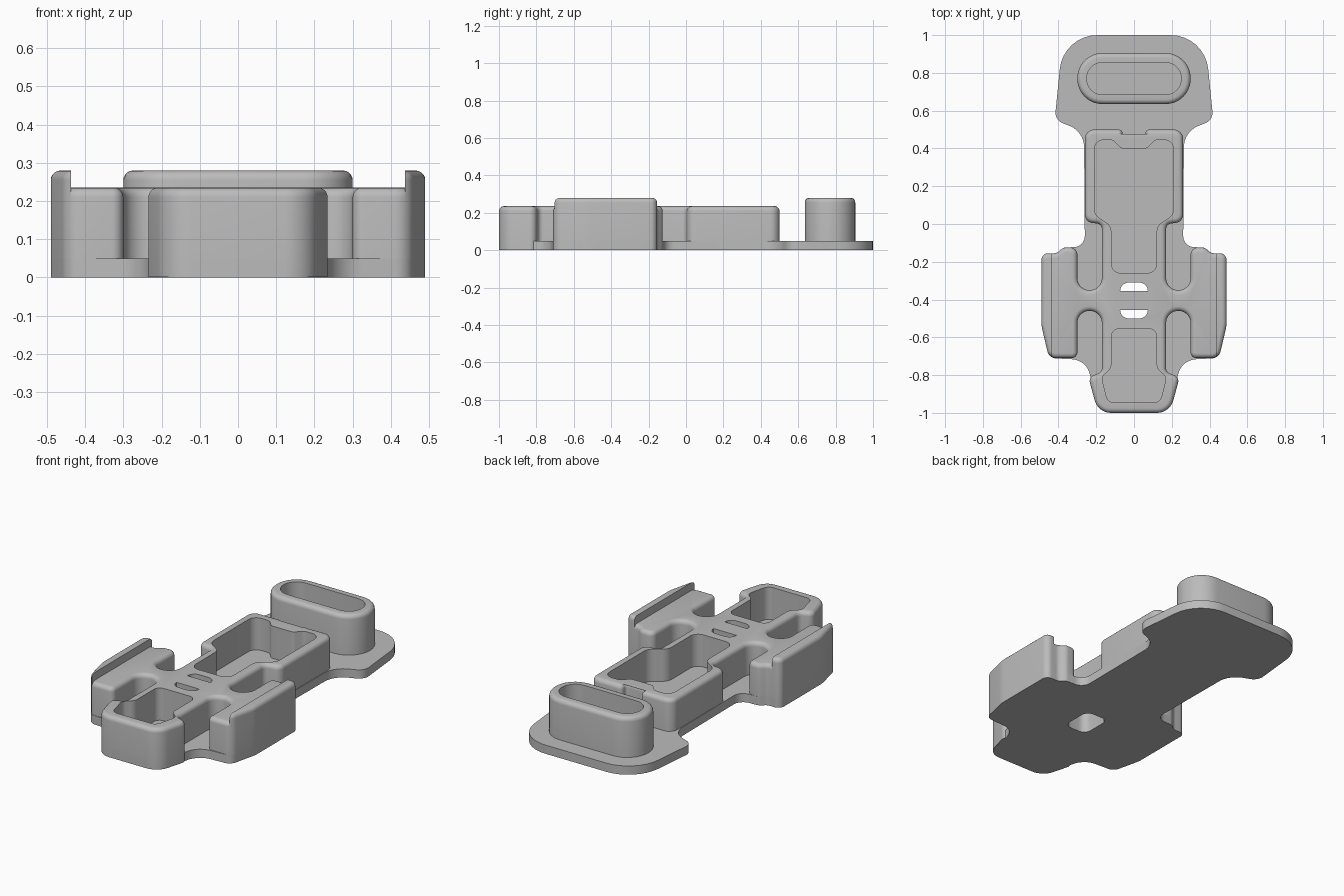
import bpy, bmesh, math
from mathutils import Vector

cube = bpy.data.objects.get("Cube")
if cube:
    bpy.data.objects.remove(cube, do_unlink=True)

grey = bpy.data.materials.new("plain_grey")
grey.use_nodes = True
colour = (0.5, 0.5, 0.5, 1)
grey.diffuse_color = colour
grey.node_tree.nodes["Principled BSDF"].inputs["Base Color"].default_value = colour

PLATE, DECK, RIM = 0.05, 0.235, 0.28
FILLET = 0.025


def rounded(corners, steps=8):
    """Outline from (x, y, radius) corners, counterclockwise."""
    out = []
    for i, (x, y, r) in enumerate(corners):
        p = Vector((x, y))
        a = Vector(corners[i - 1][:2]) - p
        b = Vector(corners[(i + 1) % len(corners)][:2]) - p
        u, v = a.normalized(), b.normalized()
        half = u.angle(v) / 2
        if r == 0 or half > 1.56:
            out.append(p)
            continue
        r = min(r, 0.49 * min(a.length, b.length) * math.tan(half))
        c = p + (u + v).normalized() * (r / math.sin(half))
        s = p + u * (r / math.tan(half)) - c
        e = p + v * (r / math.tan(half)) - c
        turn = math.atan2(s.x * e.y - s.y * e.x, s.dot(e))
        for k in range(steps + 1):
            t = turn * k / steps
            out.append(c + Vector((s.x * math.cos(t) - s.y * math.sin(t),
                                   s.x * math.sin(t) + s.y * math.cos(t))))
    return out


def symmetric(half):
    return rounded(half + [(-x, y, r) for x, y, r in reversed(half)])


def box_outline(x0, x1, y0, y1, r=0):
    return rounded([(x0, y0, r), (x1, y0, r), (x1, y1, r), (x0, y1, r)])


def inset(pts, d):
    out = []
    for i, p in enumerate(pts):
        a = (p - pts[i - 1]).normalized()
        b = (pts[(i + 1) % len(pts)] - p).normalized()
        n1, n2 = Vector((-a.y, a.x)), Vector((-b.y, b.x))
        out.append(p + (n1 + n2) * (d / (1 + n1.dot(n2))))
    return out


def prism(name, pts, z0, z1, fillet=0.0, steps=5):
    """Upright solid with an optional rounded top rim."""
    layers = [(pts, z0)]
    if fillet:
        for k in range(steps + 1):
            t = math.pi / 2 * k / steps
            layers.append((inset(pts, fillet * (1 - math.cos(t))),
                           z1 - fillet * (1 - math.sin(t))))
    else:
        layers.append((pts, z1))
    bm = bmesh.new()
    rings = [[bm.verts.new((p.x, p.y, z)) for p in ring] for ring, z in layers]
    n = len(pts)
    for lo, hi in zip(rings, rings[1:]):
        for i in range(n):
            j = (i + 1) % n
            bm.faces.new((lo[i], lo[j], hi[j], hi[i]))
    bm.faces.new(rings[0][::-1])
    bm.faces.new(rings[-1])
    bmesh.ops.recalc_face_normals(bm, faces=bm.faces)
    mesh = bpy.data.meshes.new(name)
    bm.to_mesh(mesh)
    bm.free()
    mesh.materials.append(grey)
    obj = bpy.data.objects.new(name, mesh)
    bpy.context.collection.objects.link(obj)
    return obj


def select(obj):
    bpy.ops.object.select_all(action="DESELECT")
    obj.select_set(True)
    bpy.context.view_layer.objects.active = obj


def cut(obj, pts, z0=-0.1, z1=0.4):
    cutter = prism("cutter", pts, z0, z1)
    mod = obj.modifiers.new("cut", "BOOLEAN")
    mod.operation, mod.solver, mod.object = "DIFFERENCE", "EXACT", cutter
    select(obj)
    bpy.ops.object.modifier_apply(modifier=mod.name)
    bpy.data.objects.remove(cutter, do_unlink=True)


# Shared corners: nose of the body and outer side of each arm
nose = [(0.19, -1, 0.09)]
arm_side = [(0.45, -0.71, 0.05), (0.49, -0.54, 0.2), (0.49, -0.155, 0.035),
            (0.41, -0.155, 0.04), (0.375, -0.125, 0.04)]

# Flat base plate
plate = prism("base_plate", symmetric(nose + [(0.25, -0.72, 0.1)] + arm_side + [
    (0.26, -0.12, 0.12), (0.265, 0.49, 0.16), (0.42, 0.55, 0.06),
    (0.375, 1, 0.2)]), 0, PLATE)

# Main body with four side slots and a rear notch
body = prism("main_body", symmetric(nose + [
    (0.242, -0.81, 0.035), (0.17, -0.785, 0.03),
    (0.17, -0.46, 0.065), (0.3, -0.46, 0.065), (0.3, -0.71, 0.03)] + arm_side + [
    (0.3, -0.125, 0.055), (0.3, -0.35, 0.065), (0.17, -0.35, 0.065),
    (0.17, 0, 0.03), (0.26, 0.01, 0.045), (0.26, 0.5, 0.05),
    (0.06, 0.5, 0.03), (0.06, 0.455, 0.015)]), 0.001, DECK, FILLET)

# Rear and front pockets
cut(body, symmetric([(0.12, -0.26, 0.05), (0.12, -0.01, 0.06),
                     (0.21, 0.05, 0.06), (0.21, 0.445, 0.05),
                     (0.11, 0.445, 0.04), (0.07, 0.4, 0.03)]))
cut(body, symmetric([(0.138, -0.945, 0.04), (0.172, -0.81, 0.04),
                     (0.12, -0.765, 0.05), (0.12, -0.555, 0.04)]))

# Strap opening with a bridge across it
opening = box_outline(-0.073, 0.073, -0.5, -0.31, 0.045)
cut(plate, opening)
cut(body, opening)
bridge = prism("strap_bridge", box_outline(-0.08, 0.08, -0.455, -0.355), 0.15, DECK)

# Raised rails along the outer arm edges
rails = []
arm = [(0.3, -0.71, 0.03)] + arm_side[:3] + [(0.3, -0.155, 0.03)]
for side, name in ((1, "left_rail"), (-1, "right_rail")):
    corners = arm if side == 1 else [(-x, y, r) for x, y, r in reversed(arm)]
    rail = prism(name, rounded(corners), 0.001, RIM, FILLET)
    cut(rail, box_outline(*sorted((side * 0.2, side * 0.437)), -0.9, 0))
    rails.append(rail)

# Oval cup at the back
cup = prism("oval_cup", box_outline(-0.3, 0.3, 0.635, 0.905, 0.14), 0.001, RIM, FILLET)
cut(cup, box_outline(-0.25, 0.25, 0.685, 0.855, 0.09))

for obj in [plate, body, bridge, cup] + rails:
    select(obj)
    bpy.ops.object.shade_smooth_by_angle(angle=math.radians(32))
